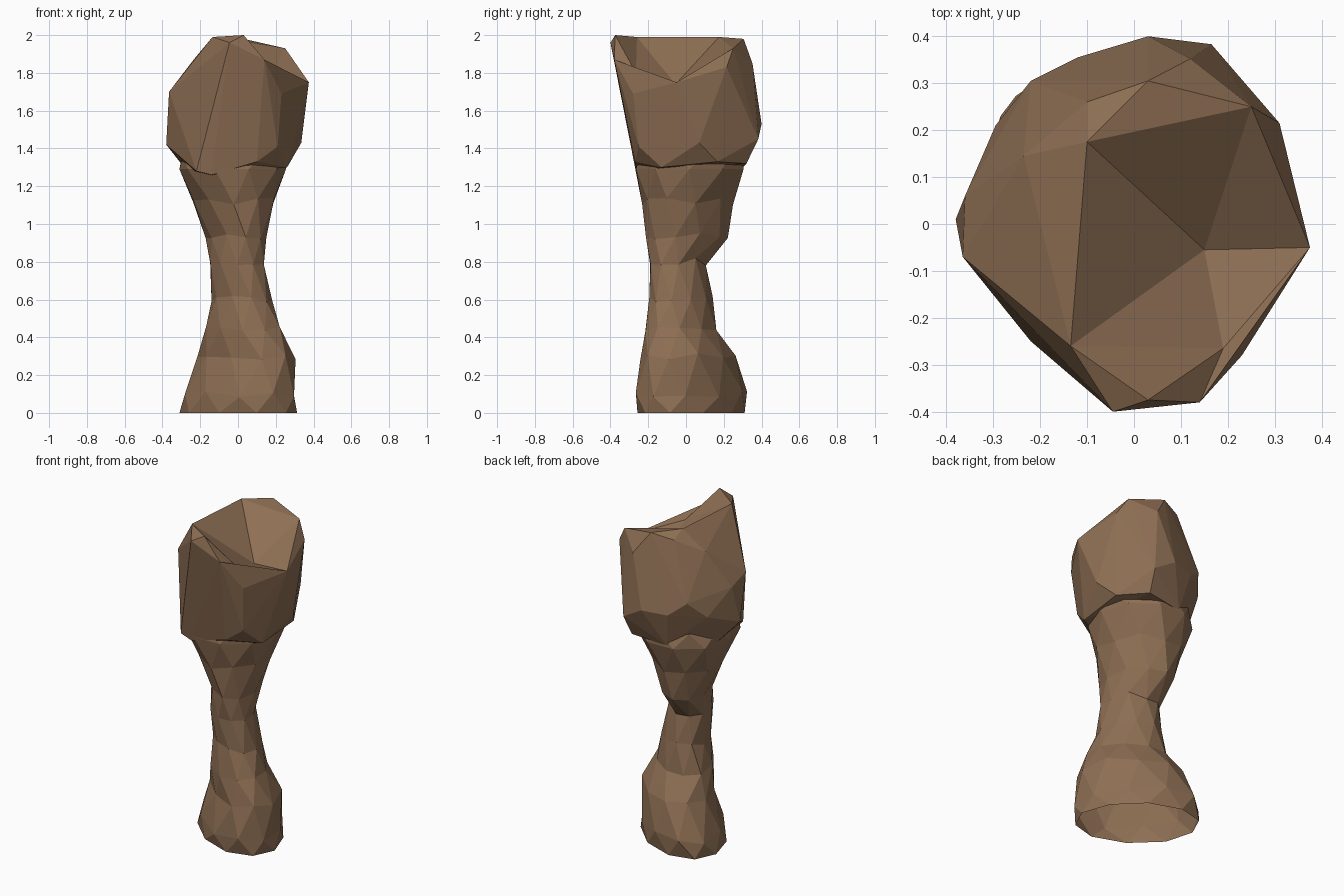
import bpy, bmesh, math, random
from mathutils import Vector

if "Cube" in bpy.data.objects:
    bpy.data.objects.remove(bpy.data.objects["Cube"])

random.seed(4)
SIDES = 10

brown = bpy.data.materials.new("earth_brown")
brown.diffuse_color = (0.27, 0.158, 0.088, 1)
brown.use_nodes = True
brown.node_tree.nodes["Principled BSDF"].inputs["Base Color"].default_value = brown.diffuse_color


def make_object(name, bm):
    bmesh.ops.recalc_face_normals(bm, faces=bm.faces[:])
    mesh = bpy.data.meshes.new(name)
    bm.to_mesh(mesh)
    bm.free()
    mesh.materials.append(brown)
    obj = bpy.data.objects.new(name, mesh)
    bpy.context.collection.objects.link(obj)
    return obj


# Foot and neck: faceted rings (z, x min, x max, y min, y max, diagonal skew)
rings = [
    (0.00, -.31, .31, -.25, .31, -.42), (0.10, -.29, .305, -.265, .32, -.42),
    (0.30, -.21, .30, -.235, .255, -.42), (0.45, -.175, .225, -.22, .165, -.35),
    (0.60, -.14, .18, -.19, .135, -.3), (0.80, -.15, .14, -.195, .11, -.3),
    (0.93, -.17, .15, -.205, .215, -.3), (1.12, -.24, .195, -.23, .25, -.15),
    (1.29, -.315, .25, -.275, .31, 0), (1.38, -.30, .25, -.25, .29, 0),
]
bm = bmesh.new()
loops = []
for i, (z, x0, x1, y0, y1, skew) in enumerate(rings):
    pts = []
    for k in range(SIDES):
        a = 2 * math.pi * (k + 0.5 * (i % 2)) / SIDES
        r = 1.02 + random.uniform(-.02, .02)
        c, s = math.cos(a) * r, math.sin(a + skew) * r
        dz = random.uniform(-.02, .02) if 0 < i < 8 else 0
        pts.append(bm.verts.new((max(-.31, (x0 + x1) / 2 + c * (x1 - x0) / 2),
                                 (y0 + y1) / 2 + s * (y1 - y0) / 2, z + dz)))
    loops.append(pts)
for i in range(len(loops) - 1):
    a, b = loops[i], loops[i + 1]
    for k in range(SIDES):
        n = (k + 1) % SIDES
        if i % 2 == 0:
            bm.faces.new((a[k], a[n], b[k]))
            bm.faces.new((a[n], b[n], b[k]))
        else:
            bm.faces.new((a[k], b[n], b[k]))
            bm.faces.new((a[k], a[n], b[n]))
bm.faces.new(loops[0])
bm.faces.new(loops[-1])
pillar = make_object("weathered_pillar", bm)

# Head: faceted hull whose top is replaced by a sloping dish
rim = {"back_left": (-.1, .175, 1.99), "front_left": (-.135, -.26, 1.99),
       "peak": (.03, -.375, 2.0), "front": (.14, -.38, 1.87),
       "right": (.375, -.05, 1.75), "back_right": (.25, .25, 1.93),
       "back": (.03, .305, 1.98)}
sides = [(-.045, -.4, 1.96), (-.1, .26, 1.95), (-.235, .145, 1.87),
         (.12, .352, 1.85), (.31, .215, 1.83), (-.365, -.07, 1.7), (-.38, .01, 1.42),
         (-.36, .06, 1.65), (-.295, .21, 1.5), (-.22, .305, 1.6), (-.12, .355, 1.52),
         (.03, .4, 1.53), (.165, .383, 1.45), (.335, .07, 1.43), (.23, -.28, 1.69)]
under = [(-.22, -.25, 1.28), (-.14, -.262, 1.26), (.1, -.27, 1.33), (.21, -.25, 1.41),
         (.26, -.13, 1.3), (.27, .165, 1.33), (.15, .32, 1.32), (-.08, .3, 1.3),
         (-.27, .13, 1.28)]
bm = bmesh.new()
for p in list(rim.values()) + sides + under:
    bm.verts.new(p)
bmesh.ops.convex_hull(bm, input=bm.verts[:])
bmesh.ops.delete(bm, geom=[v for v in bm.verts if not v.link_faces], context='VERTS')


def on_rim(v):
    return any((v.co - Vector(p)).length < 1e-4 for p in rim.values())


top = [f for f in bm.faces if all(on_rim(v) for v in f.verts)]
bmesh.ops.delete(bm, geom=top, context='FACES')
# Dish: a fan around the low point, then the lip triangles out to the rim
vert = {k: min(bm.verts, key=lambda v: (v.co - Vector(p)).length) for k, p in rim.items()}
vert["dip"] = bm.verts.new((.15, -.055, 1.74))
vert["notch"] = bm.verts.new((.19, -.265, 1.80))
inner = ["back_left", "front_left", "notch", "right", "back_right"]
tris = [(inner[i], inner[(i + 1) % 5], "dip") for i in range(5)]
tris += [("back_left", "back", "back_right"), ("front_left", "peak", "notch"),
         ("peak", "front", "notch"), ("front", "right", "notch")]
for t in tris:
    bm.faces.new([vert[k] for k in t])
bmesh.ops.holes_fill(bm, edges=[e for e in bm.edges if e.is_boundary], sides=0)
head = make_object("head_helper", bm)

# Join head and pillar into one skin
mod = pillar.modifiers.new("join", 'BOOLEAN')
mod.operation = 'UNION'
mod.solver = 'EXACT'
mod.object = head
deps = bpy.context.evaluated_depsgraph_get()
joined = bpy.data.meshes.new_from_object(pillar.evaluated_get(deps))
pillar.modifiers.clear()
pillar.data = joined
bpy.data.objects.remove(head)

# Open the underside
bm = bmesh.new()
bm.from_mesh(joined)
floor = [f for f in bm.faces if all(v.co.z < 0.001 for v in f.verts)]
bmesh.ops.delete(bm, geom=floor, context='FACES')
for f in bm.faces:
    f.smooth = False
    f.material_index = 0
bm.to_mesh(joined)
bm.free()
